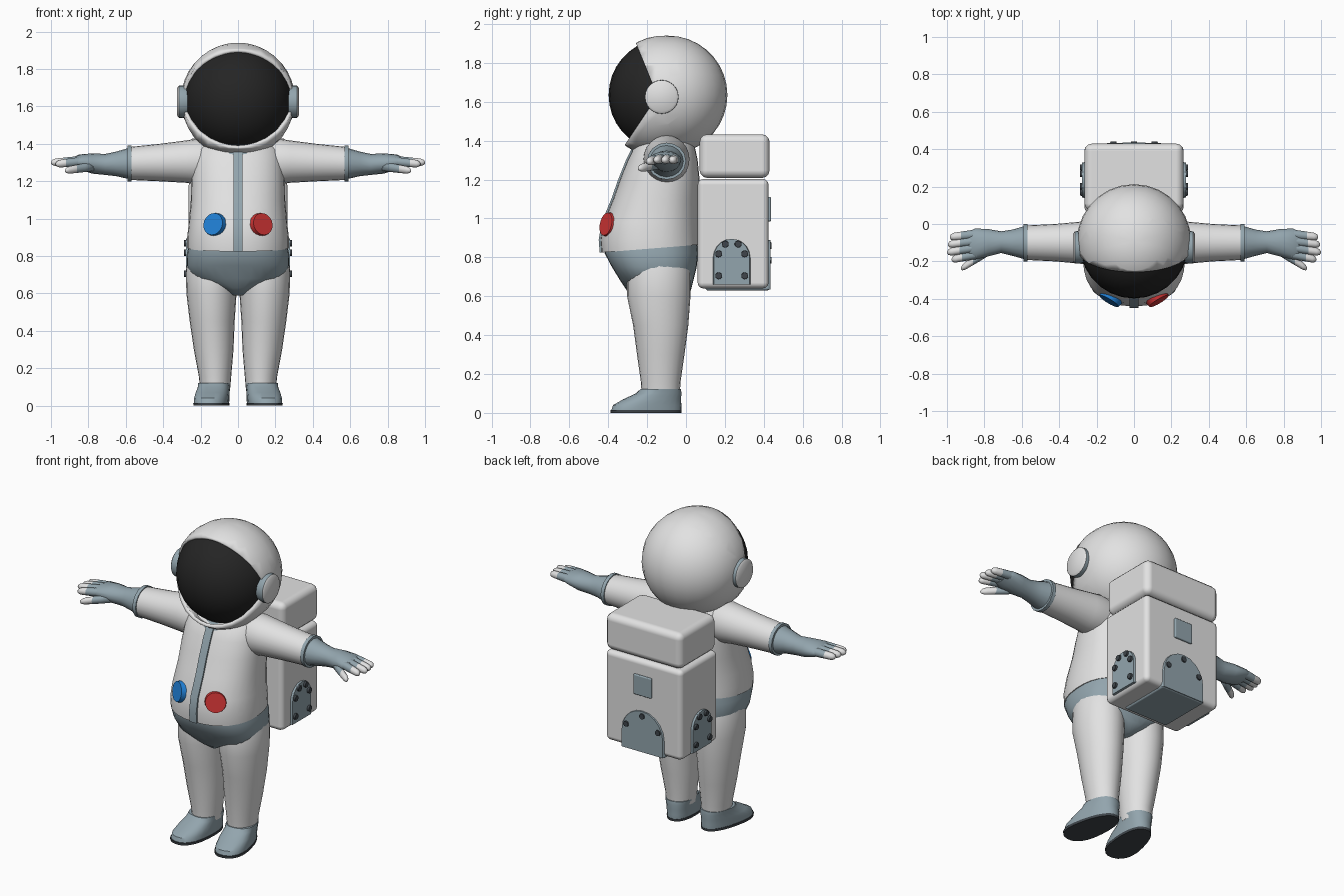
import bpy, bmesh, math
from mathutils import Vector, Matrix

if "Cube" in bpy.data.objects:
    bpy.data.objects.remove(bpy.data.objects["Cube"])


def material(name, r, g, b):
    m = bpy.data.materials.new(name)
    m.diffuse_color = (r, g, b, 1)
    m.use_nodes = True
    m.node_tree.nodes["Principled BSDF"].inputs["Base Color"].default_value = m.diffuse_color
    return m


WHITE = material("suit white", .76, .76, .76)
GREY = material("blue grey", .29, .375, .42)
BLACK = material("visor black", .018, .018, .018)
DARK = material("bolt dark", .05, .06, .07)
RED = material("red", .62, .035, .035)
BLUE = material("blue", .015, .22, .68)


def finish(name, bm, mats, mirror=False, rule=None, angle=40):
    """Turn a bmesh into a smooth-shaded object, optionally mirrored in x."""
    bmesh.ops.recalc_face_normals(bm, faces=bm.faces)
    for f in bm.faces:
        f.smooth = True
        if rule:
            f.material_index = rule(f)
    me = bpy.data.meshes.new(name)
    bm.to_mesh(me)
    bm.free()
    me.set_sharp_from_angle(angle=math.radians(angle))
    for m in mats:
        me.materials.append(m)
    ob = bpy.data.objects.new(name, me)
    bpy.context.collection.objects.link(ob)
    if mirror:
        ob.modifiers.new("mirror", 'MIRROR')
    return ob


def loft(bm, rings, axis='z', n=24, p=2.0, phase=0.0):
    """Skin (super)elliptic rings: (pos, c1, c2, r1, r2[, tilt])."""
    loops = []
    for t, c1, c2, r1, r2, *tilt in rings:
        loop = []
        for i in range(n):
            a = 2 * math.pi * i / n + phase
            c, s = math.cos(a), math.sin(a)
            u = math.copysign(abs(c) ** (2 / p), c) * r1
            v = math.copysign(abs(s) ** (2 / p), s) * r2
            w = t + (tilt[0] * v if tilt else 0)
            co = (c1 + u, c2 + v, w) if axis == 'z' else (w, c1 + u, c2 + v)
            loop.append(bm.verts.new(co))
        loops.append(loop)
    for a, b in zip(loops, loops[1:]):
        for i in range(n):
            j = (i + 1) % n
            bm.faces.new((a[i], a[j], b[j], b[i]))
    bm.faces.new(loops[0][::-1])
    bm.faces.new(loops[-1])


def loft_part(name, rings, mats, mirror=False, rule=None, angle=40, **kw):
    bm = bmesh.new()
    loft(bm, rings, **kw)
    return finish(name, bm, mats, mirror, rule, angle)


def discs(name, items, r, depth, mat, mirror=False, seg=16):
    """Short cylinders given as (location, normal)."""
    bm = bmesh.new()
    for loc, nrm in items:
        rot = Vector(nrm).to_track_quat('Z', 'Y').to_matrix().to_4x4()
        bmesh.ops.create_cone(bm, cap_ends=True, segments=seg, radius1=r, radius2=r * .9,
                              depth=depth, matrix=Matrix.Translation(loc) @ rot)
    return finish(name, bm, [mat], mirror)


def box(name, lo, hi, mat, bevel):
    bm = bmesh.new()
    lo, hi = Vector(lo), Vector(hi)
    bmesh.ops.create_cube(bm, size=1, matrix=Matrix.Translation((lo + hi) / 2)
                          @ Matrix.Diagonal((*(hi - lo), 1)))
    ob = finish(name, bm, [mat])
    b = ob.modifiers.new("bevel", 'BEVEL')
    b.width, b.segments, b.harden_normals = bevel, 3, True
    return ob


def arch_plate(name, half, z0, z1, place, depth, mirror=False):
    """Round-topped plate; place(u, z, d) maps plate space to the model."""
    pts = [(half, z0)] + [(half * math.cos(a), z1 - half + half * math.sin(a))
                          for a in (math.pi * i / 10 for i in range(11))] + [(-half, z0)]
    bm = bmesh.new()
    a = [bm.verts.new(place(u, z, 0)) for u, z in pts]
    b = [bm.verts.new(place(u * .95, z, depth)) for u, z in pts]
    bm.faces.new(a)
    bm.faces.new(b)
    for i in range(len(a)):
        j = (i + 1) % len(a)
        bm.faces.new((a[i], a[j], b[j], b[i]))
    return finish(name, bm, [GREY], mirror)


# Helmet shell: sphere with a wedge-shaped face opening
C = Vector((0, -.092, 1.635))
APEX = Vector((0, -.148, 1.63))
PLANES = [Vector((0, -.27, -.107)), Vector((0, -.25, .16))]
bm = bmesh.new()
bmesh.ops.create_uvsphere(bm, u_segments=28, v_segments=18, radius=.305,
                          matrix=Matrix.Translation(C))
for nrm in PLANES:
    bmesh.ops.bisect_plane(bm, geom=bm.verts[:] + bm.edges[:] + bm.faces[:],
                           plane_co=APEX, plane_no=nrm)
opening = [f for f in bm.faces
           if all((f.calc_center_median() - APEX).dot(nrm) > 0 for nrm in PLANES)]
bmesh.ops.delete(bm, geom=opening, context='FACES')
for v in bm.verts:                       # flared lip at the chin and brow
    d = v.co - C
    if d.y < 0:
        v.co += d.normalized() * (-d.y / .2) * (.04 * -d.z / .25 if d.z < 0 else .012 * d.z / .25)
shell = finish("helmet_shell", bm, [WHITE])
s = shell.modifiers.new("thickness", 'SOLIDIFY')
s.thickness, s.offset = .02, -1

# Visor
bm = bmesh.new()
bmesh.ops.create_uvsphere(bm, u_segments=28, v_segments=18, radius=.29,
                          matrix=Matrix.Translation((0, -.108, 1.635)))
finish("visor", bm, [BLACK])

# Ear discs: grey rim, white cap
loft_part("ear_disc", [(.26, -.125, 1.625, .08, .08), (.295, -.125, 1.625, .087, .087),
                       (.316, -.125, 1.625, .086, .086), (.325, -.125, 1.625, .074, .074)],
          [GREY, WHITE], True, lambda f: int(f.calc_center_median().x > .318), axis='x')

# Torso
TORSO = [(.845, 0, -.183, .272, .252, .08), (.9, 0, -.187, .272, .253, .04),
         (.98, 0, -.18, .263, .245), (1.1, 0, -.155, .252, .22), (1.2, 0, -.135, .25, .205),
         (1.3, 0, -.12, .243, .18), (1.37, 0, -.11, .225, .155), (1.41, 0, -.1, .18, .125),
         (1.43, 0, -.1, .08, .06)]
loft_part("torso", TORSO, [WHITE], n=32, p=2.3, angle=60)

# Front strip following the belly
STRIP = [(z - (.02 if i == 0 else .01 if i == 1 else 0), 0, cy - ry + .01, .035, .027)
         for i, (z, _, cy, _, ry, *_t) in enumerate(TORSO[:7])]
loft_part("front_strip", STRIP, [GREY], n=4, phase=math.pi / 4)

# Collar
loft_part("collar", [(1.325, 0, -.13, .165, .15), (1.35, 0, -.13, .165, .15),
                     (1.39, 0, -.12, .15, .13)], [GREY])

# Chest buttons
for name, side, mat in (("red_button", 1, RED), ("blue_button", -1, BLUE)):
    discs(name, [((side * .125, -.398, .968), (side * .5, -.83, .2))], .066, .035, mat, seg=20)

# Trunks
loft_part("trunks", [(.89, 0, -.18, .255, .235), (.82, 0, -.178, .272, .24),
                     (.75, 0, -.163, .274, .218), (.68, 0, -.15, .25, .188),
                     (.63, 0, -.14, .11, .165), (.59, 0, -.14, .03, .11)],
          [GREY], n=32, p=2.5, angle=60)

# Legs
loft_part("leg", [(.8, .14, -.14, .12, .145), (.73, .142, -.14, .137, .163),
                  (.6, .142, -.14, .134, .163), (.45, .138, -.13, .12, .142),
                  (.3, .13, -.13, .106, .122), (.16, .123, -.13, .087, .102),
                  (.09, .122, -.13, .08, .098)], [WHITE], True)


# Shoes, turned slightly outward, with dark soles
def shoe(name, rings, mat):
    bm = bmesh.new()
    loft(bm, [(z, 0, cy, rx, ry) for z, cy, rx, ry in rings], p=2.4)
    for v in bm.verts:                   # heel narrower than toe
        v.co.x *= 1 + .12 * max(-1, min(1, (-.18 - v.co.y) / .15))
    bmesh.ops.rotate(bm, verts=bm.verts, cent=(0, -.13, 0), matrix=Matrix.Rotation(math.radians(9), 3, 'Z'))
    bmesh.ops.translate(bm, verts=bm.verts, vec=(.125, 0, 0))
    finish(name, bm, [mat], True)


shoe("shoe", [(.014, -.205, .086, .182), (.04, -.2, .087, .178), (.07, -.175, .087, .15),
              (.1, -.14, .086, .118), (.122, -.13, .088, .104)], GREY)
shoe("sole", [(0, -.207, .088, .184), (.015, -.207, .089, .186)], DARK)

# Arms
loft_part("arm", [(.14, -.1, 1.305, .11, .11), (.22, -.1, 1.305, .118, .122),
                  (.28, -.1, 1.305, .113, .113), (.42, -.1, 1.3, .1, .1),
                  (.58, -.1, 1.295, .092, .088)], [WHITE], True, axis='x')
loft_part("cuff", [(.57, -.1, 1.295, .1, .095), (.592, -.1, 1.295, .1, .095)],
          [GREY], True, axis='x', n=16)

# Gloves with white fingertips
loft_part("glove", [(.58, -.1, 1.295, .09, .084), (.65, -.1, 1.293, .07, .066),
                    (.71, -.097, 1.29, .058, .056), (.78, -.1, 1.295, .073, .054),
                    (.85, -.107, 1.303, .083, .04), (.885, -.11, 1.303, .07, .022)],
          [GREY], True, axis='x', n=16, angle=60)
FINGERS = [(.84, -.055, 1.305, .985, -.07, 1.3), (.84, -.09, 1.31, .995, -.11, 1.3),
           (.84, -.125, 1.31, 1.0, -.152, 1.3), (.84, -.16, 1.305, .975, -.19, 1.292),
           (.77, -.14, 1.28, .925, -.238, 1.257)]
for i, (x0, y0, z0, x1, y1, z1) in enumerate(FINGERS):
    rings = [(x0 + (x1 - x0) * t, y0 + (y1 - y0) * t, z0 + (z1 - z0) * t, r, r)
             for t, r in ((0, .025), (.3, .025), (.58, .023), (.85, .021), (.95, .015), (1, .005))]
    tip = x1 - .065
    loft_part("thumb" if i == 4 else f"finger_{i + 1}", rings, [GREY, WHITE], True,
              lambda f: int(f.calc_center_median().x > tip), axis='x', n=10, angle=70)

# Backpack
box("pack_body", (-.265, .06, .64), (.265, .425, 1.203), WHITE, .03)
box("pack_lid", (-.265, .07, 1.208), (.265, .43, 1.433), WHITE, .04)
box("pack_bottom_plate", (-.15, .1, .63), (.15, .432, .66), GREY, .012)
box("pack_square", (-.062, .41, .985), (.062, .437, 1.11), GREY, .006)
arch_plate("pack_back_plate", .15, .635, .89, lambda u, z, d: (u, .42 + d, z), .014)
arch_plate("pack_side_plate", .097, .66, .895, lambda u, z, d: (.26 + d, .235 + u, z), .018, True)
discs("side_bolts", [((.28, .235 + u, z), (1, 0, 0)) for u, z in
                     ((-.033, .868), (.033, .868), (-.067, .818), (.067, .818),
                      (-.067, .705), (.067, .705))], .019, .02, DARK, True, 10)
discs("back_bolts", [((u, .434, z), (0, 1, 0)) for u, z in
                     ((0, .86), (-.11, .785), (.11, .785))], .019, .014, DARK, seg=10)
